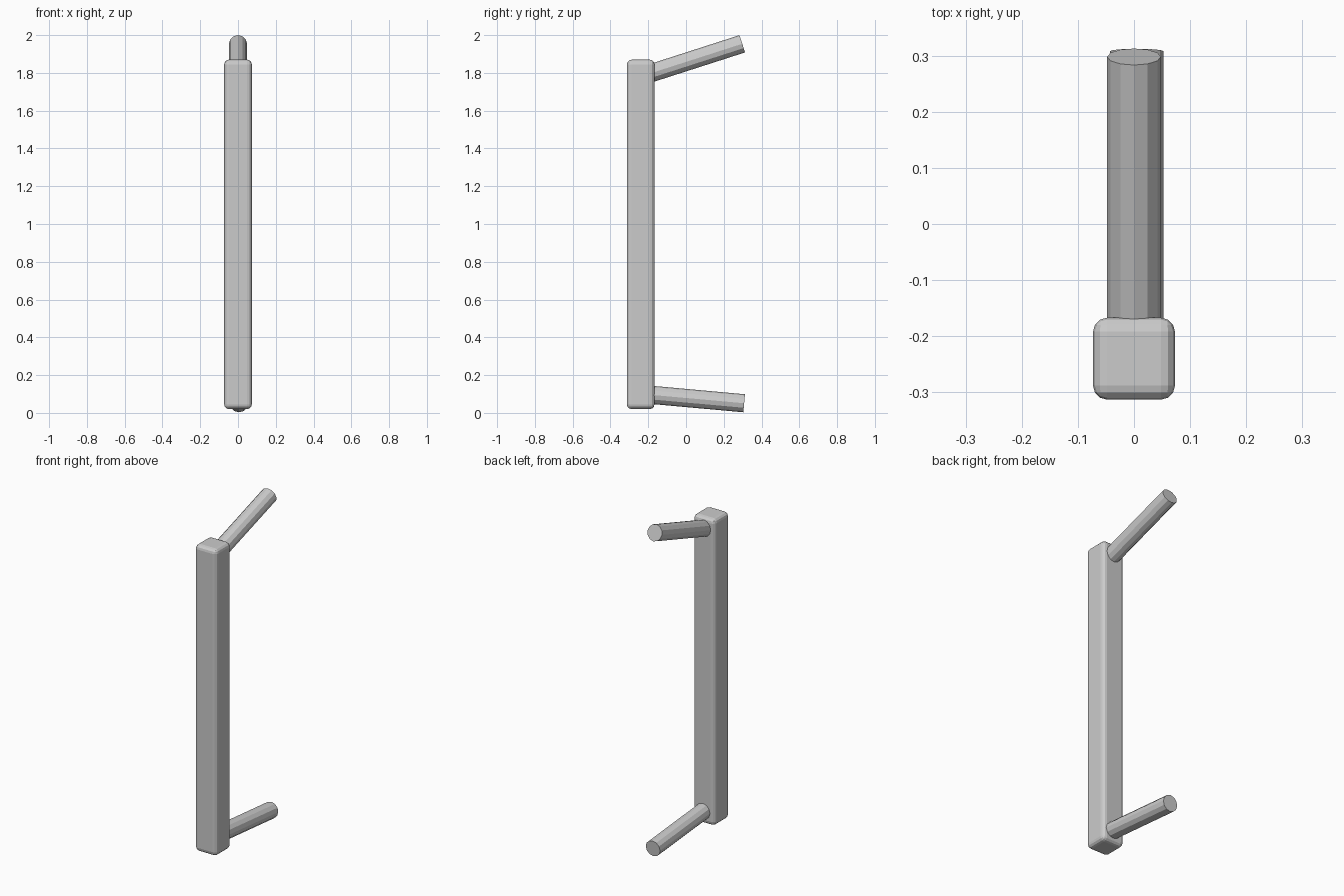
import bpy
from mathutils import Vector

if "Cube" in bpy.data.objects:
    bpy.data.objects.remove(bpy.data.objects["Cube"])


def rod(name, start, end, radius=0.048):
    # twelve-sided straight rod between two points, one edge facing up
    a, b = Vector(start), Vector(end)
    d = b - a
    bpy.ops.mesh.primitive_cylinder_add(vertices=12, radius=radius, depth=d.length,
                                        location=(a + b) / 2)
    ob = bpy.context.object
    ob.name = name
    ob.rotation_mode = 'QUATERNION'
    ob.rotation_quaternion = d.to_track_quat('Z', 'Y')
    return ob


# upright square grip with rounded edges
bpy.ops.mesh.primitive_cube_add(size=1, location=(0, -0.24, 0.945))
grip = bpy.context.object
grip.name = "grip_bar"
grip.scale = (0.146, 0.146, 1.85)
bpy.ops.object.transform_apply(location=False, rotation=False, scale=True)
bevel = grip.modifiers.new("rounded_edges", 'BEVEL')
bevel.width = 0.025
bevel.segments = 3

# two slanted mounting rods running back from the grip
rod("upper_mount", (0, -0.19, 1.797), (0, 0.298, 1.954))
rod("lower_mount", (0.005, -0.19, 0.096), (0.005, 0.308, 0.051))
